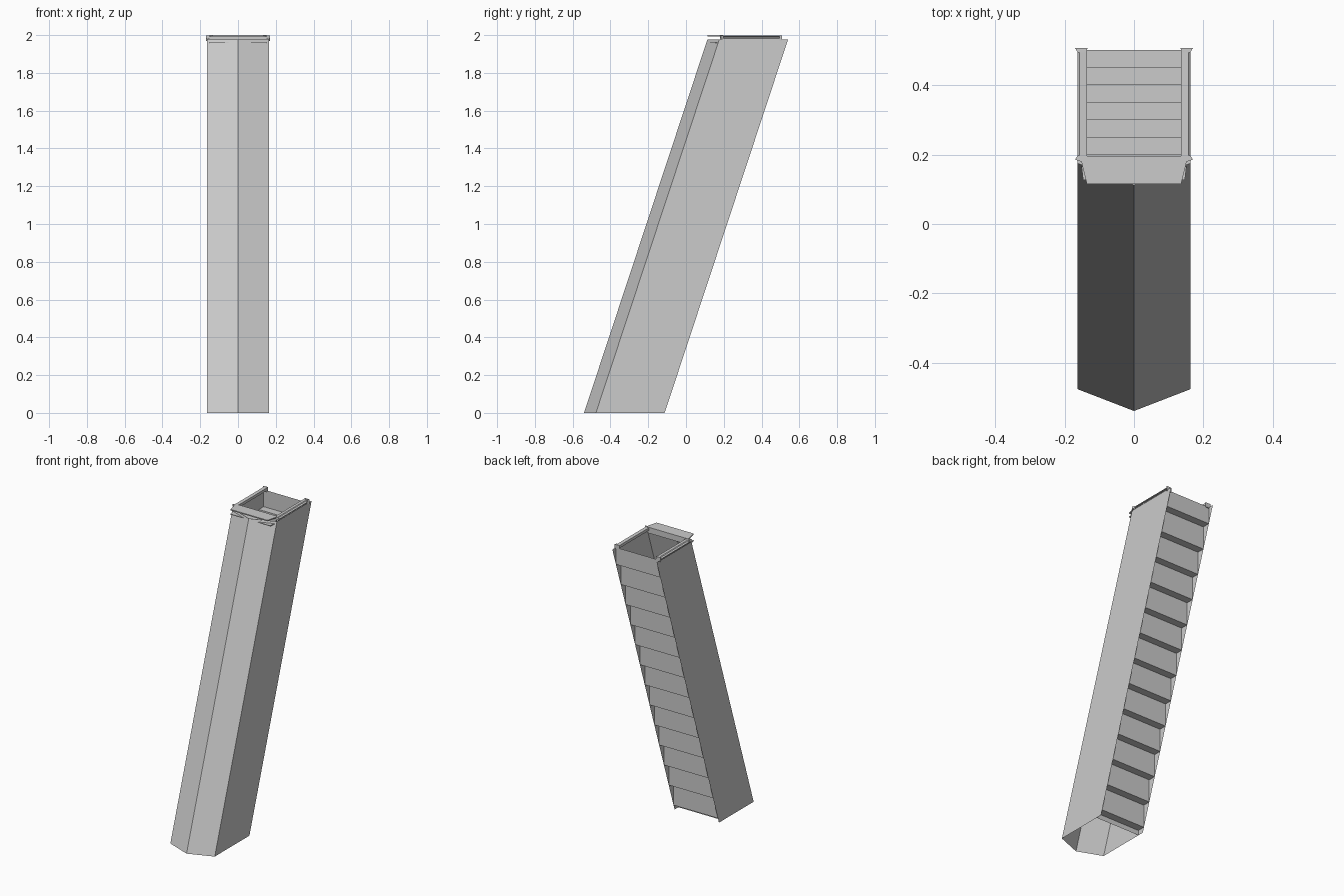
import bpy
import bmesh

if "Cube" in bpy.data.objects:
    bpy.data.objects.remove(bpy.data.objects["Cube"])

grey = bpy.data.materials.new("plain grey")
grey.use_nodes = True
GREY = (0.6, 0.6, 0.6, 1)
grey.diffuse_color = GREY
grey.node_tree.nodes["Principled BSDF"].inputs["Base Color"].default_value = GREY

HALF = 0.163          # half width of the shaft
TOP = 1.976           # height of the shaft walls
LEAN = 0.653          # how far the top is shifted back
SLOPE = LEAN / TOP


def finish(name, bm):
    mesh = bpy.data.meshes.new(name)
    bm.to_mesh(mesh)
    bm.free()
    mesh.materials.append(grey)
    obj = bpy.data.objects.new(name, mesh)
    bpy.context.collection.objects.link(obj)
    return obj


def sweep(name, start, end, caps=False):
    """Skin between two matching rows of points."""
    bm = bmesh.new()
    a = [bm.verts.new(p) for p in start]
    b = [bm.verts.new(p) for p in end]
    count = len(a)
    for i in range(count if caps else count - 1):
        j = (i + 1) % count
        bm.faces.new((a[i], a[j], b[j], b[i]))
    if caps:
        bm.faces.new(a[::-1])
        bm.faces.new(b)
        bmesh.ops.recalc_face_normals(bm, faces=bm.faces[:])
    return finish(name, bm)


def plate(name, outline, z0, z1):
    return sweep(name, [(x, y, z0) for x, y in outline],
                 [(x, y, z1) for x, y in outline], True)


# Leaning shaft: two side walls and a pointed front, open at both ends
section = [(-HALF, -0.113), (-HALF, -0.477), (0, -0.54), (HALF, -0.477), (HALF, -0.113)]
sweep("shaft_walls", [(x, y, 0) for x, y in section],
      [(x, y + LEAN, TOP) for x, y in section])

# Stepped back: upright risers joined by level treads
STEPS = 13
RISE = 0.1525
profile = [(0.502, TOP)]
for i in range(STEPS):
    z = 1.863 - i * RISE
    y = 0.502 - i * RISE * SLOPE
    profile += [(y, z), (y - RISE * SLOPE, z)]
profile.append((profile[-1][0], 0))
sweep("stepped_back", [(-HALF, y, z) for y, z in profile],
      [(HALF, y, z) for y, z in profile])

# Side rails on the rim, with a channel on the outer face and flared ends
channel = [(0.136, 1.978), (0.163, 1.978), (0.163, 1.983), (0.152, 1.986),
           (0.152, 1.991), (0.163, 1.993), (0.158, 1.998), (0.136, 1.996)]
for side, label in ((1, "left"), (-1, "right")):
    sweep(label + "_rail", [(side * x, 0.19, z) for x, z in channel],
          [(side * x, 0.505, z) for x, z in channel], True)
    flare = [(0.14, 0.496), (0.163, 0.496), (0.17, 0.508), (0.134, 0.508)]
    plate(label + "_rail_end", [(side * x, y) for x, y in flare], 1.968, 1.998)
    clip = [(0.152, 0.18), (0.17, 0.186), (0.163, 0.198), (0.152, 0.198)]
    plate(label + "_rail_clip", [(side * x, y) for x, y in clip], 1.982, 1.998)

# Front lip: thin upper plate over a smaller lower plate
lip = [(-0.136, 0.115), (0.136, 0.115), (0.152, 0.18), (0.152, 0.197),
       (-0.152, 0.197), (-0.152, 0.18)]
plate("front_lip", lip, 1.993, 2.0)
lower = [(-0.147, 0.127), (0.147, 0.127), (0.152, 0.17), (-0.152, 0.17)]
plate("front_lower_plate", lower, 1.958, 1.962)
plate("front_lip_web", [(-0.15, 0.183), (0.15, 0.183), (0.15, 0.195), (-0.15, 0.195)],
      1.96, 1.994)
